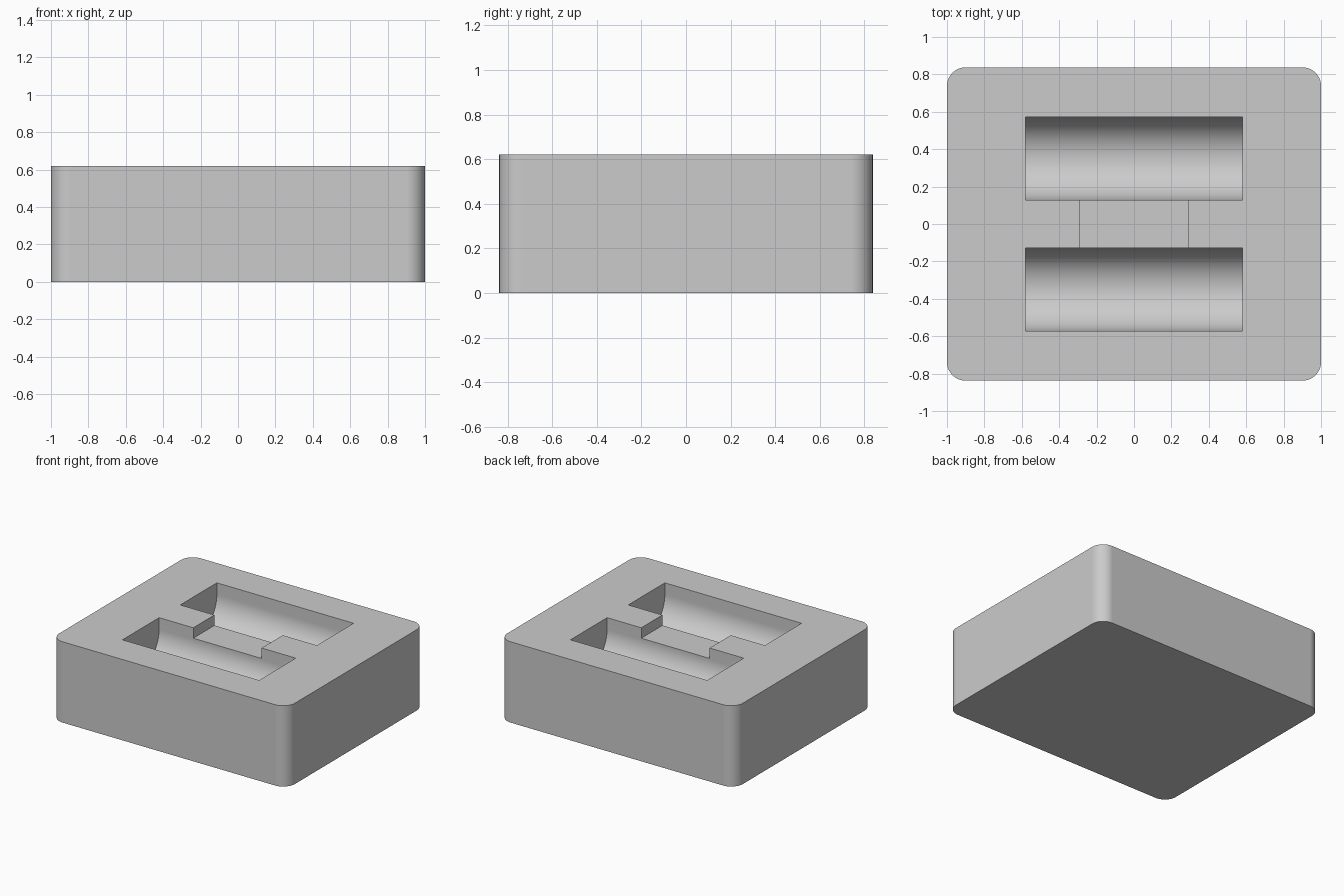
import bpy
import bmesh
from math import pi, sin, cos
from mathutils import Matrix

cube = bpy.data.objects.get("Cube")
if cube:
    bpy.data.objects.remove(cube, do_unlink=True)

WIDTH, DEPTH, HEIGHT = 2.0, 1.675, 0.62
CORNER = 0.1
POCKET_HALF_LENGTH, POCKET_RADIUS, POCKET_Y = 0.58, 0.222, 0.35
POCKET_WALL = 0.09      # straight wall above the rounded floor
NOTCH_HALF, NOTCH_DEPTH = 0.29, 0.08

grey = bpy.data.materials.new("light grey")
grey.use_nodes = True
colour = (0.6, 0.6, 0.6, 1)
grey.diffuse_color = colour
grey.node_tree.nodes["Principled BSDF"].inputs["Base Color"].default_value = colour


def prism(name, outline, matrix, length):
    """Extrude a flat outline by length along its local z."""
    bm = bmesh.new()
    face = bm.faces.new([bm.verts.new((u, v, 0)) for u, v in outline])
    moved = bmesh.ops.extrude_face_region(bm, geom=[face])["geom"]
    verts = [g for g in moved if isinstance(g, bmesh.types.BMVert)]
    bmesh.ops.translate(bm, verts=verts, vec=(0, 0, length))
    bm.transform(matrix)
    bmesh.ops.recalc_face_normals(bm, faces=bm.faces)
    mesh = bpy.data.meshes.new(name)
    bm.to_mesh(mesh)
    bm.free()
    mesh.materials.append(grey)
    obj = bpy.data.objects.new(name, mesh)
    bpy.context.collection.objects.link(obj)
    return obj


def arc(cx, cy, radius, start, sweep, steps):
    angles = [start + sweep * i / steps for i in range(steps + 1)]
    return [(cx + radius * cos(a), cy + radius * sin(a)) for a in angles]


# Block with rounded upright corners
outline = []
for i, (sx, sy) in enumerate([(1, 1), (-1, 1), (-1, -1), (1, -1)]):
    outline += arc(sx * (WIDTH / 2 - CORNER), sy * (DEPTH / 2 - CORNER),
                   CORNER, i * pi / 2, pi / 2, 16)
block = prism("block", outline, Matrix(), HEIGHT)

# Cutters run along x: local u is y, local v is z
along_x = Matrix(((0, 0, 1, 0), (1, 0, 0, 0), (0, 1, 0, 0), (0, 0, 0, 1)))
above = HEIGHT + 0.1
cutters = []

# Two round-bottomed pockets
for side, y in (("front", -POCKET_Y), ("back", POCKET_Y)):
    shape = arc(y, HEIGHT - POCKET_WALL, POCKET_RADIUS, pi, pi, 48)
    shape += [(y + POCKET_RADIUS, above), (y - POCKET_RADIUS, above)]
    place = Matrix.Translation((-POCKET_HALF_LENGTH, 0, 0)) @ along_x
    cutters.append(prism(side + "_pocket_cutter", shape, place, 2 * POCKET_HALF_LENGTH))

# Shallow notch joining the pockets
low = HEIGHT - NOTCH_DEPTH
shape = [(-0.2, low), (0.2, low), (0.2, above), (-0.2, above)]
place = Matrix.Translation((-NOTCH_HALF, 0, 0)) @ along_x
cutters.append(prism("notch_cutter", shape, place, 2 * NOTCH_HALF))

# Cut the block, then drop the cutters
bpy.ops.object.select_all(action="DESELECT")
block.select_set(True)
bpy.context.view_layer.objects.active = block
for cutter in cutters:
    cutter.hide_render = True
    mod = block.modifiers.new(cutter.name, "BOOLEAN")
    mod.operation = "DIFFERENCE"
    mod.solver = "EXACT"
    mod.object = cutter
    bpy.ops.object.modifier_apply(modifier=mod.name)
    bpy.data.objects.remove(cutter, do_unlink=True)

# Smooth curves, crisp edges and flat large faces
bpy.ops.object.shade_smooth_by_angle(angle=pi / 6)
weighted = block.modifiers.new("weighted_normals", "WEIGHTED_NORMAL")
weighted.keep_sharp = True
